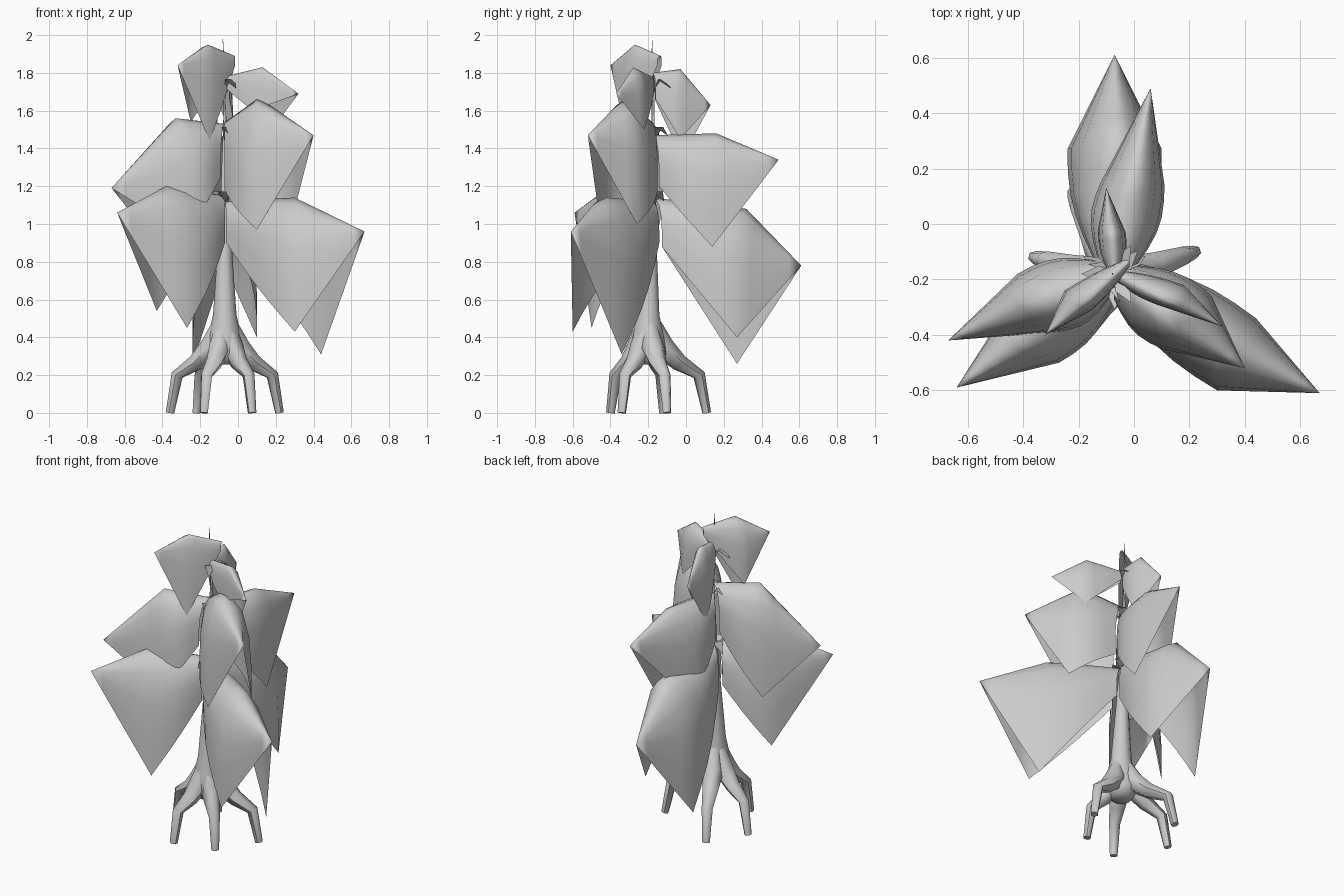
import bpy, math
from mathutils import Vector

cube = bpy.data.objects.get("Cube")
if cube:
    bpy.data.objects.remove(cube, do_unlink=True)

grey = bpy.data.materials.new("plant_grey")
GREY = (0.6, 0.6, 0.6, 1)
grey.use_nodes = True
grey.diffuse_color = GREY
grey.node_tree.nodes["Principled BSDF"].inputs["Base Color"].default_value = GREY

AXIS = Vector((-0.07, -0.18, 0))
UP = Vector((0, 0, 1))


def add_mesh(name, verts, faces, angle):
    mesh = bpy.data.meshes.new(name)
    mesh.from_pydata(verts, [], faces)
    mesh.materials.append(grey)
    obj = bpy.data.objects.new(name, mesh)
    bpy.context.collection.objects.link(obj)
    bpy.ops.object.select_all(action='DESELECT')
    obj.select_set(True)
    bpy.context.view_layer.objects.active = obj
    bpy.ops.object.mode_set(mode='EDIT')
    bpy.ops.mesh.select_all(action='SELECT')
    bpy.ops.mesh.remove_doubles(threshold=0.0005)
    bpy.ops.object.mode_set(mode='OBJECT')
    bpy.ops.object.shade_smooth_by_angle(angle=math.radians(angle))


def tube(name, path, radii, sides):
    """Tapered closed tube along a list of points."""
    verts, faces = [], []
    path = [Vector(p) for p in path]
    for i, p in enumerate(path):
        a, b = path[max(i - 1, 0)], path[min(i + 1, len(path) - 1)]
        turn = (b - a).to_track_quat('Z', 'Y')
        for k in range(sides):
            t = math.tau * k / sides
            verts.append(p + turn @ Vector((math.cos(t), math.sin(t), 0)) * radii[i])
    for i in range(len(path) - 1):
        for k in range(sides):
            n = (k + 1) % sides
            a, b = i * sides, (i + 1) * sides
            faces.append((a + k, a + n, b + n, b + k))
    faces += [tuple(reversed(range(sides))), tuple(range(len(verts) - sides, len(verts)))]
    add_mesh(name, verts, faces, 60)


# Cross-section of one leaf half: share of sideways reach, share of drop
PROFILE = [(0, 0), (0.35, 0.04), (0.7, 0.15), (0.92, 0.4), (1, 0.7), (1, 1)]


def section(head, foot):
    flat = foot - head
    return [head + Vector((flat.x * s, flat.y * s, flat.z * d)) for s, d in PROFILE]


def leaf(name, top, low, ridge, tip, corners, mouth=0.075, back=0):
    """Drooping leaf folded over a midrib, open at the stem, one low corner per side."""
    ridge, tip = Vector(ridge), Vector(tip)
    out = tip - AXIS
    out.z = 0
    out.normalize()
    left = UP.cross(out)
    root = AXIS - out * back
    verts, faces = [], []
    n, steps = len(PROFILE), 5
    for corner, side in zip(map(Vector, corners), (1, -1)):
        first = len(verts)
        start = section(root + UP * top,
                        root + UP * low + out * mouth * 0.7 + left * side * mouth)
        middle = section(ridge, corner)
        for s in range(steps + 1):
            t = s / steps
            swell = left * side * mouth * 0.4 * math.sin(math.pi * t)
            verts += [a.lerp(b, t) + swell * p[0] for a, b, p in zip(start, middle, PROFILE)]
        for s in range(1, steps + 1):
            verts += [a.lerp(tip, s / steps) for a in middle]
        for r in range(2 * steps):
            for k in range(n - 1):
                a = first + r * n + k
                faces.append((a, a + 1, a + n + 1, a + n)[::-side])
    add_mesh(name, verts, faces, 120)


# Trunk tapering to a thin shoot
tube("trunk", [(-0.07, -0.2, 0.255), (-0.07, -0.2, 0.31), (-0.07, -0.2, 0.4), (-0.07, -0.2, 0.52),
               (-0.07, -0.19, 0.9), (-0.07, -0.18, 1.15), (-0.07, -0.175, 1.4),
               (-0.07, -0.175, 1.7), (-0.08, -0.18, 1.98)],
     [0.06, 0.1, 0.088, 0.062, 0.036, 0.022, 0.013, 0.008, 0.001], 10)

# Stilt roots
feet = [(0.22, -0.1), (-0.22, 0.11), (-0.36, -0.12), (-0.18, -0.4), (0.075, -0.34)]
hub = Vector((-0.07, -0.2, 0))
for i, foot in enumerate(feet):
    reach = Vector((*foot, 0)) - hub
    path = [hub + reach * r + UP * z
            for r, z in ((0.1, 0.47), (0.25, 0.345), (0.53, 0.265), (0.87, 0.2), (1, 0))]
    tube(f"root_{i + 1}", path, [0.04, 0.064, 0.047, 0.033, 0.023], 6)

# Lower leaves: corners are given left of the midrib first
leaf("lower_leaf_left", 1.12, 0.9, (0.3, -0.42, 1.14), (0.67, -0.61, 0.96),
     [(0.44, -0.34, 0.31), (0.3, -0.6, 0.43)])
leaf("lower_leaf_right", 1.15, 0.9, (-0.38, -0.4, 1.2), (-0.64, -0.59, 1.06),
     [(-0.27, -0.5, 0.45), (-0.43, -0.26, 0.54)])
leaf("lower_leaf_back", 1.14, 0.88, (-0.06, 0.32, 1.08), (-0.07, 0.61, 0.78),
     [(-0.24, 0.27, 0.26), (0.1, 0.27, 0.4)])

# Middle leaves
leaf("middle_leaf_left", 1.54, 1.18, (0.1, -0.32, 1.66), (0.4, -0.52, 1.47),
     [(0.28, -0.26, 1.0), (0.1, -0.45, 0.97)])
leaf("middle_leaf_right", 1.53, 1.25, (-0.33, -0.28, 1.56), (-0.67, -0.42, 1.19),
     [(-0.28, -0.39, 0.95), (-0.42, -0.18, 0.88)])
leaf("middle_leaf_back", 1.47, 1.2, (0.0, 0.16, 1.48), (0.06, 0.49, 1.34),
     [(-0.12, 0.15, 0.92), (0.11, 0.14, 0.88)])

# Upper leaves
leaf("upper_leaf_right", 1.89, 1.84, (-0.16, -0.27, 1.95), (-0.32, -0.4, 1.84),
     [(-0.15, -0.31, 1.44), (-0.25, -0.24, 1.54)], 0.015, 0.07)
leaf("upper_leaf_left", 1.78, 1.72, (0.13, -0.28, 1.83), (0.32, -0.37, 1.69),
     [(0.18, -0.22, 1.5), (0.08, -0.29, 1.6)], 0.02)
leaf("upper_leaf_back", 1.8, 1.66, (-0.08, -0.03, 1.82), (-0.1, 0.13, 1.63),
     [(-0.13, -0.02, 1.35), (-0.03, -0.03, 1.45)], 0.025)

# Small leaflets sprouting between the leaves of each tier
for i, (z, size) in enumerate(((1.08, 0.13), (1.43, 0.12), (1.68, 0.12))):
    for k in range(3):
        t = math.radians(30 + 120 * k + 15 * i)
        out = Vector((math.cos(t), math.sin(t), 0))
        wide = UP.cross(out) * size * 0.25
        base = AXIS + UP * z
        bend = base + out * size * 0.45 + UP * size * 0.7
        end = base + out * size + UP * size * 0.3
        add_mesh(f"leaflet_{i + 1}_{k + 1}", [base, bend - wide, end, bend + wide],
                 [(0, 1, 2, 3)], 30)
